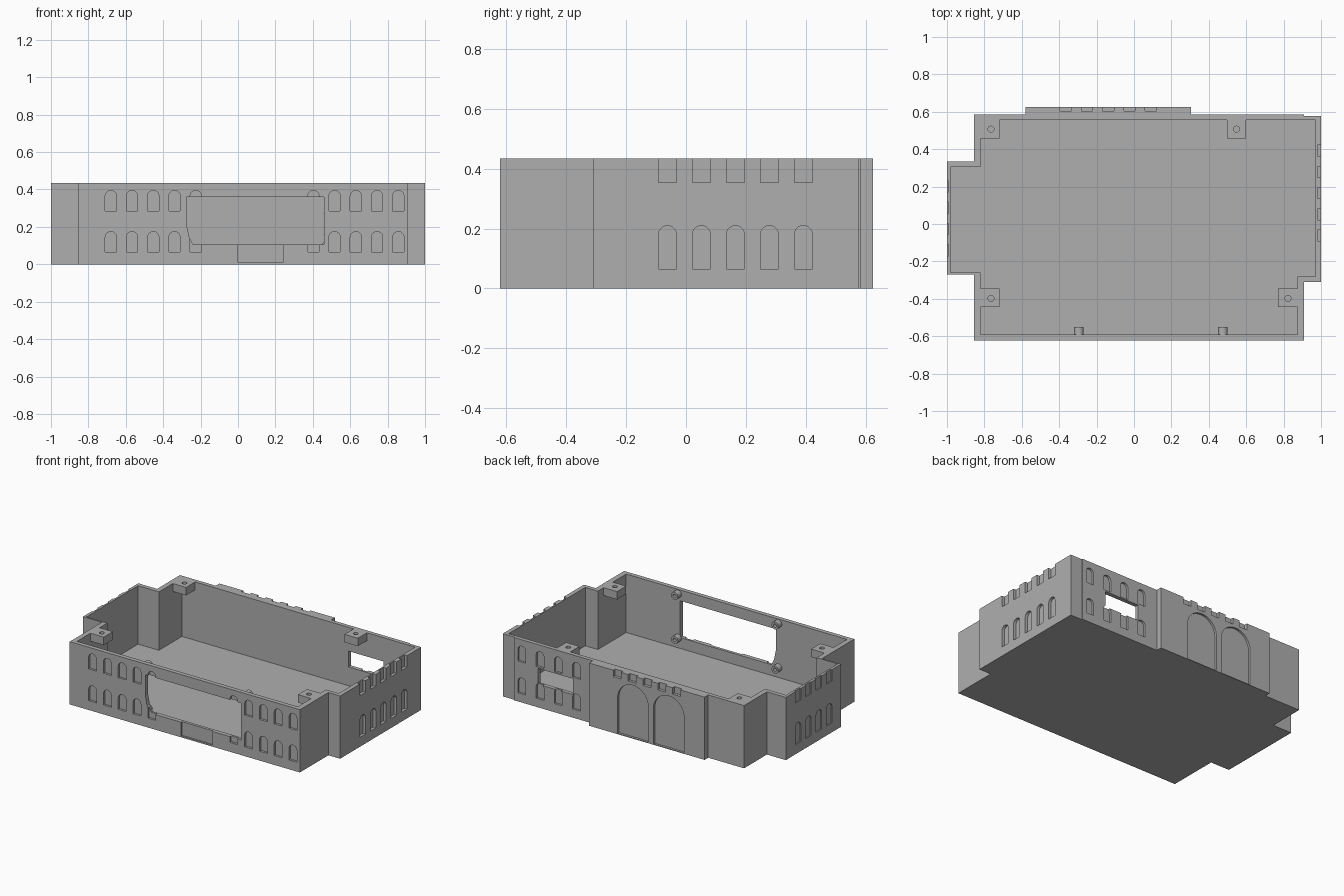
import bpy, bmesh, math
from mathutils import Vector

cube = bpy.data.objects.get("Cube")
if cube:
    bpy.data.objects.remove(cube, do_unlink=True)

grey = bpy.data.materials.new("plain_grey")
grey.use_nodes = True
grey.diffuse_color = (0.43, 0.43, 0.43, 1)
grey.node_tree.nodes["Principled BSDF"].inputs["Base Color"].default_value = (0.43, 0.43, 0.43, 1)

TOP = 0.435
FLOOR = 0.03


# Shape helpers: each prism is a 2D profile pushed between two depths along an axis
def add_prism(bm, profile, axis, d0, d1):
    def place(p, d):
        u, v = p
        return {"x": (d, u, v), "y": (u, d, v), "z": (u, v, d)}[axis]
    face = bm.faces.new([bm.verts.new(place(p, d0)) for p in profile])
    side = bmesh.ops.extrude_face_region(bm, geom=[face])
    verts = [g for g in side["geom"] if isinstance(g, bmesh.types.BMVert)]
    offset = Vector(place((0, 0), d1 - d0))
    bmesh.ops.translate(bm, verts=verts, vec=offset)


def rect(u0, u1, v0, v1):
    return [(u0, v0), (u1, v0), (u1, v1), (u0, v1)]


def circle(u, v, r, n=20):
    return [(u + r * math.cos(2 * math.pi * i / n), v + r * math.sin(2 * math.pi * i / n)) for i in range(n)]


def arch(u, v0, v1, r, n=10):
    arc = [(u + r * math.cos(math.pi * i / n), v1 - r + r * math.sin(math.pi * i / n)) for i in range(n + 1)]
    return [(u - r, v0), (u + r, v0)] + arc


def build(name, prisms):
    bm = bmesh.new()
    for p in prisms:
        add_prism(bm, *p)
    bmesh.ops.recalc_face_normals(bm, faces=bm.faces)
    mesh = bpy.data.meshes.new(name)
    bm.to_mesh(mesh)
    bm.free()
    mesh.materials.append(grey)
    obj = bpy.data.objects.new(name, mesh)
    bpy.context.collection.objects.link(obj)
    return obj


def carve(obj, *groups):
    cutters = []
    for prisms in groups:
        cutter = build("cutter", prisms)
        cutter.hide_render = True
        mod = obj.modifiers.new("carve", "BOOLEAN")
        mod.operation, mod.solver, mod.object = "DIFFERENCE", "EXACT", cutter
        cutters.append(cutter)
    bpy.context.view_layer.update()
    graph = bpy.context.evaluated_depsgraph_get()
    mesh = bpy.data.meshes.new_from_object(obj.evaluated_get(graph))
    obj.modifiers.clear()
    obj.data = mesh
    for cutter in cutters:
        bpy.data.objects.remove(cutter, do_unlink=True)


# Tray outline with its corner steps and the projecting rear bay
outer = [(-1, -0.27), (-0.855, -0.27), (-0.855, -0.622), (0.91, -0.622), (0.91, -0.31), (1, -0.31),
         (1, 0.578), (0.91, 0.578), (0.91, 0.585), (0.305, 0.585), (0.305, 0.625), (-0.58, 0.625),
         (-0.58, 0.585), (-0.855, 0.585), (-0.855, 0.335), (-1, 0.335)]
inner = [(-0.98, -0.26), (-0.82, -0.26), (-0.82, -0.592), (0.873, -0.592), (0.873, -0.282),
         (0.97, -0.282), (0.97, 0.557), (-0.82, 0.557), (-0.82, 0.305), (-0.98, 0.305)]
shell = build("building_shell", [(outer, "z", 0, TOP)])

recesses = []
# Two rows of front windows and the low door panel
for i in range(5):
    for start in (-0.68, 0.403):
        for sill in (0.065, 0.285):
            recesses.append((arch(start + 0.1135 * i, sill, sill + 0.11, 0.03), "y", -0.7, -0.607))
recesses.append((rect(0, 0.24, 0.01, 0.12), "y", -0.7, -0.612))

# Rear windows
for i in range(4):
    for sill in (0.06, 0.28):
        recesses.append((arch(0.43 + 0.14 * i, sill, sill + 0.11, 0.03), "y", 0.57, 0.7))

# Rear bay: twin tall doorways and a row of notches in the rim
for x in (-0.03, -0.305):
    recesses.append((arch(x, 0.005, 0.37, 0.117, 20), "y", 0.61, 0.7))
for i in range(5):
    x = -0.365 + 0.1135 * i
    recesses.append((rect(x - 0.03, x + 0.03, 0.39, 0.5), "y", 0.605, 0.7))

# Side windows, with the upper row open at the rim
for count, start, d0, d1 in ((5, -0.062, 0.98, 1.1), (4, -0.14, -1.1, -0.992)):
    for i in range(count):
        y = start + 0.1135 * i
        recesses.append((arch(y, 0.065, 0.21, 0.03), "x", d0, d1))
        recesses.append((rect(y - 0.03, y + 0.03, 0.355, 0.5), "x", d0, d1))

# Openings right through the front and rear walls
front_opening = [(-0.24, 0.105), (0.46, 0.105), (0.46, 0.36), (-0.275, 0.36), (-0.275, 0.215), (-0.262, 0.15)]
openings = [(front_opening, "y", -0.7, -0.57),
            (rect(0.457, 0.725, 0.16, 0.27), "y", 0.53, 0.7)]
carve(shell, [(inner, "z", FLOOR, 0.6)], recesses, openings)

# Screw blocks hanging at the rim
blocks = {"rear_right": (-0.82, 0.457, -0.765, 0.507), "rear_left": (0.497, 0.457, 0.548, 0.507),
          "front_right": (-0.82, -0.445, -0.765, -0.398), "front_left": (0.771, -0.445, 0.823, -0.398)}
for place, (x, y, hx, hy) in blocks.items():
    size = 0.1
    block = build(place + "_screw_block", [(rect(x, x + size + 0.002, y, y + size), "z", 0.38, TOP)])
    carve(block, [(circle(hx, hy, 0.016), "z", 0.39, 0.6)])

# Hollow standoffs around the front opening
for x in (-0.295, 0.475):
    for z in (0.1, 0.405):
        post = build("standoff", [(circle(x, z, 0.026), "y", -0.592, -0.552)])
        carve(post, [(circle(x, z, 0.011), "y", -0.585, -0.5)])
        bpy.ops.object.select_all(action="DESELECT")
        post.select_set(True)
        bpy.context.view_layer.objects.active = post
        bpy.ops.object.shade_smooth_by_angle()
